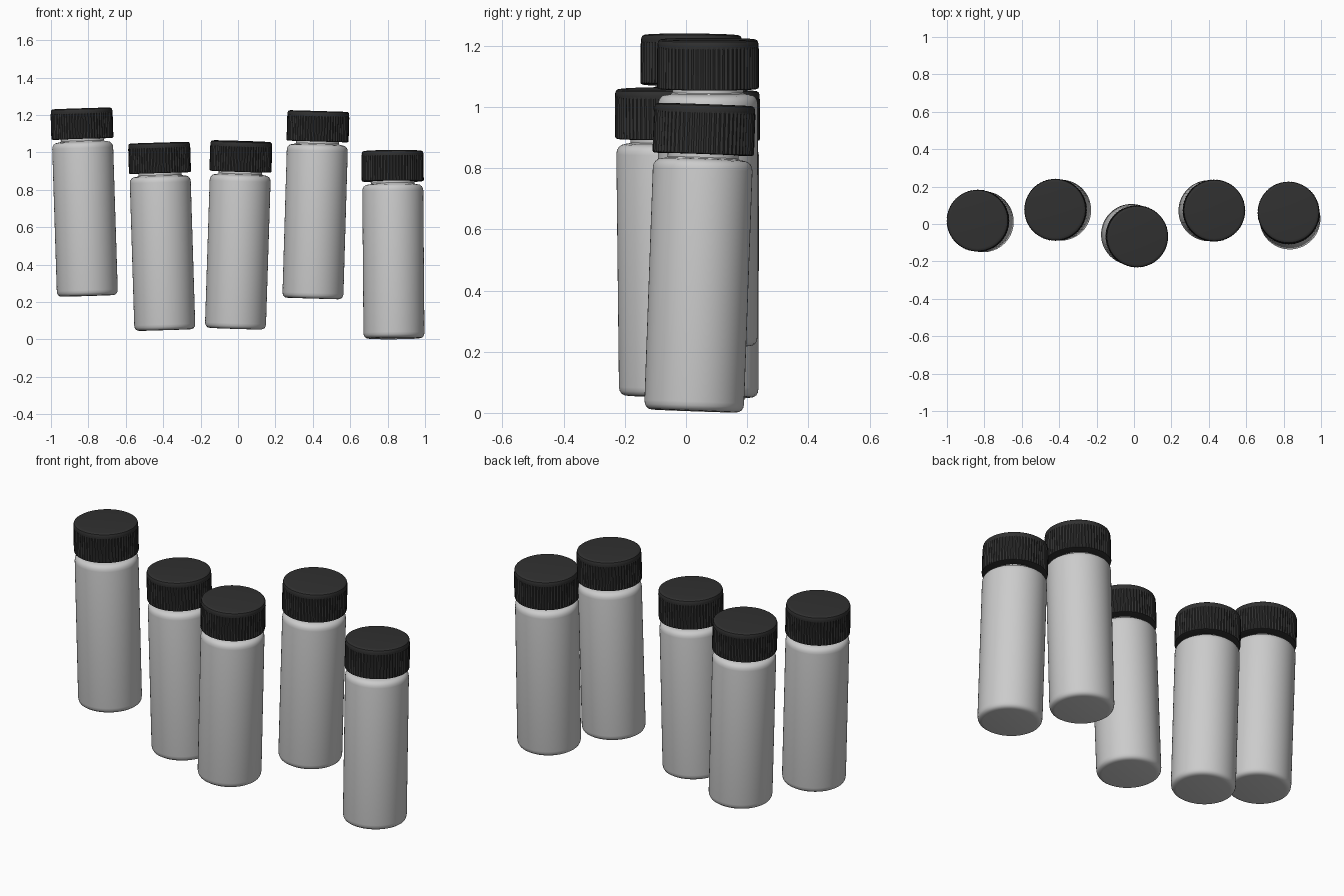
import bpy, bmesh
from math import sin, cos, tau, radians
from mathutils import Vector

if "Cube" in bpy.data.objects:
    bpy.data.objects.remove(bpy.data.objects["Cube"])


def lathe(name, profile, segments, ribbed=()):
    """Revolve (radius, z) points; rings listed in ribbed get alternating grooves."""
    bm = bmesh.new()
    rings = []
    for k, (r, z) in enumerate(profile):
        ring = []
        for i in range(segments):
            rr = r - (0.005 if k in ribbed and i % 2 else 0)
            a = tau * i / segments
            ring.append(bm.verts.new((rr * cos(a), rr * sin(a), z)))
        rings.append(ring)
    for low, high in zip(rings, rings[1:]):
        for i in range(segments):
            j = (i + 1) % segments
            bm.faces.new((low[i], low[j], high[j], high[i]))
    bm.faces.new(rings[0][::-1])
    bm.faces.new(rings[-1])
    mesh = bpy.data.meshes.new(name)
    bm.to_mesh(mesh)
    bm.free()
    mesh.shade_smooth()
    mesh.set_sharp_from_angle(angle=radians(30))
    return mesh


# Bottle: rounded base, straight wall, rounded shoulder, neck hidden in the cap
bottle_mesh = lathe("bottle", [
    (0.135, 0.0), (0.147, 0.002), (0.156, 0.008), (0.161, 0.017), (0.163, 0.03),
    (0.163, 0.79), (0.161, 0.803), (0.155, 0.813), (0.146, 0.82), (0.134, 0.823),
    (0.12, 0.825), (0.116, 0.829), (0.116, 0.87)], 64)

# Cap: ribbed side wall, plain rounded rim, flat top
cap_mesh = lathe("cap", [
    (0.11, 0.84), (0.158, 0.84), (0.164, 0.842), (0.166, 0.846), (0.166, 0.972),
    (0.1645, 0.982), (0.1645, 0.99), (0.162, 0.998), (0.156, 1.002), (0.148, 1.003)],
    128, ribbed=(3, 4))
dark = bpy.data.materials.new("dark_plastic")
dark.diffuse_color = (0.03, 0.03, 0.03, 1)
dark.use_nodes = True
dark.node_tree.nodes["Principled BSDF"].inputs["Base Color"].default_value = dark.diffuse_color
cap_mesh.materials.append(dark)

# Base centre and horizontal lean of each bottle
placements = [
    ((-0.805, 0.012, 0.233), (-0.032, 0.006)),
    ((-0.391, 0.074, 0.050), (-0.031, 0.002)),
    ((-0.014, -0.056, 0.058), (0.032, -0.011)),
    ((0.400, 0.071, 0.219), (0.030, 0.001)),
    ((0.834, 0.026, 0.006), (-0.008, 0.036)),
]
for n, (base, lean) in enumerate(placements, 1):
    tilt = Vector((0, 0, 1)).rotation_difference(Vector((*lean, 1)))
    for part, mesh in (("bottle", bottle_mesh), ("cap", cap_mesh)):
        ob = bpy.data.objects.new(f"{part}_{n}", mesh)
        ob.location = base
        ob.rotation_euler = tilt.to_euler()
        bpy.context.collection.objects.link(ob)
